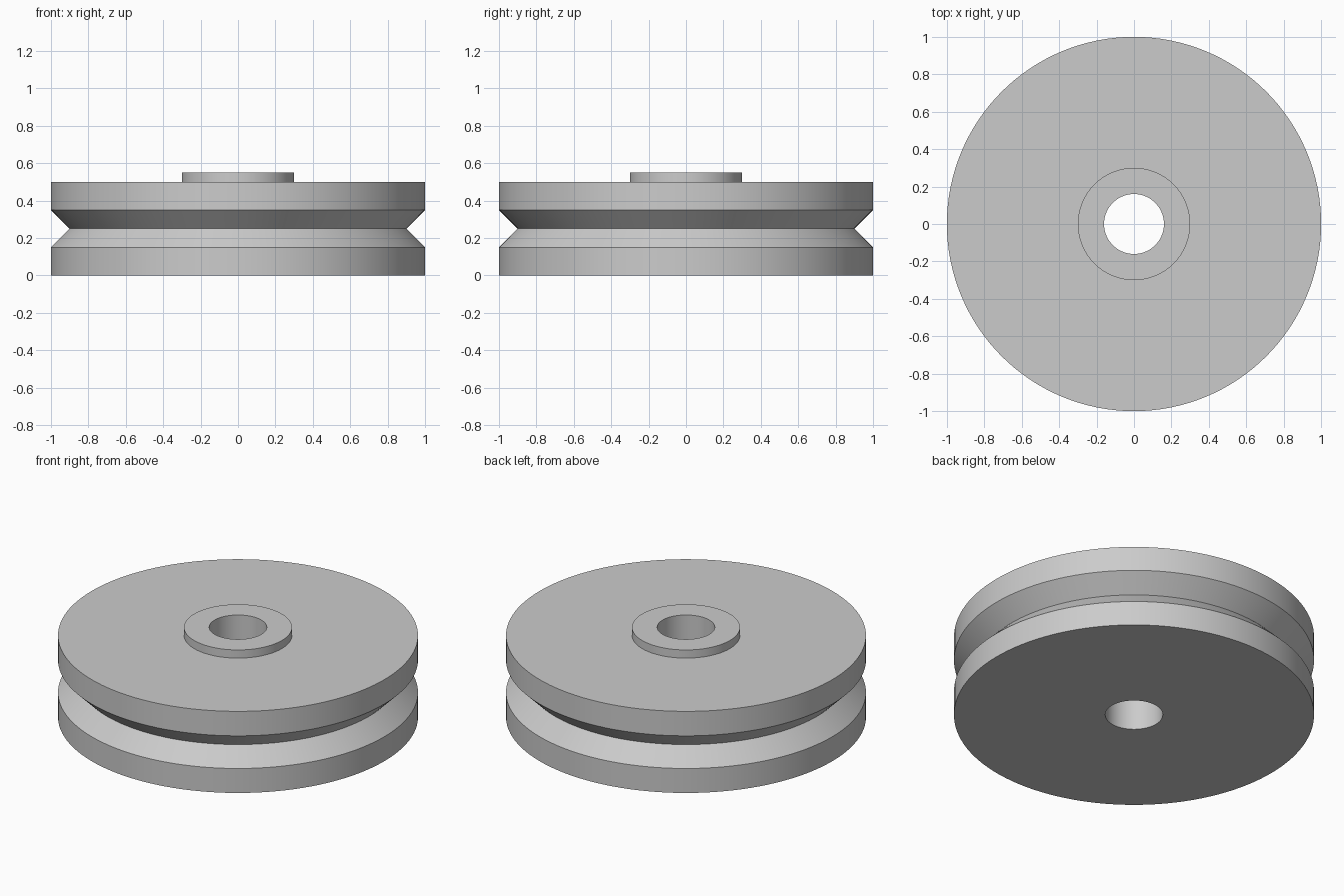
import bpy
import bmesh
import math

cube = bpy.data.objects.get("Cube")
if cube:
    bpy.data.objects.remove(cube, do_unlink=True)

SEGMENTS = 128
BORE = 0.16
HUB = 0.30
RIM = 1.0
GROOVE = 0.90

# Plain grey metal
grey = bpy.data.materials.new("grey_metal")
colour = (0.6, 0.6, 0.6, 1)
grey.use_nodes = True
grey.diffuse_color = colour
grey.node_tree.nodes["Principled BSDF"].inputs["Base Color"].default_value = colour


def lathe(name, profile):
    """Spin a closed (radius, height) outline around the z axis."""
    bm = bmesh.new()
    verts = [bm.verts.new((r, 0, z)) for r, z in profile]
    edges = [bm.edges.new((a, b)) for a, b in zip(verts, verts[1:] + verts[:1])]
    bmesh.ops.spin(bm, geom=verts + edges, cent=(0, 0, 0), axis=(0, 0, 1),
                   angle=math.tau, steps=SEGMENTS)
    bmesh.ops.remove_doubles(bm, verts=bm.verts, dist=0.0001)
    bmesh.ops.recalc_face_normals(bm, faces=bm.faces)
    mesh = bpy.data.meshes.new(name)
    bm.to_mesh(mesh)
    bm.free()
    mesh.materials.append(grey)
    obj = bpy.data.objects.new(name, mesh)
    bpy.context.collection.objects.link(obj)
    bpy.ops.object.select_all(action="DESELECT")
    obj.select_set(True)
    bpy.context.view_layer.objects.active = obj
    bpy.ops.object.shade_smooth_by_angle(angle=math.radians(30))
    return obj


# Grooved wheel with a raised hub on top and a bore right through
lathe("pulley_wheel", [
    (BORE, 0), (RIM, 0), (RIM, 0.15), (GROOVE, 0.25), (RIM, 0.35),
    (RIM, 0.5), (HUB, 0.5), (HUB, 0.55), (BORE, 0.55),
])
